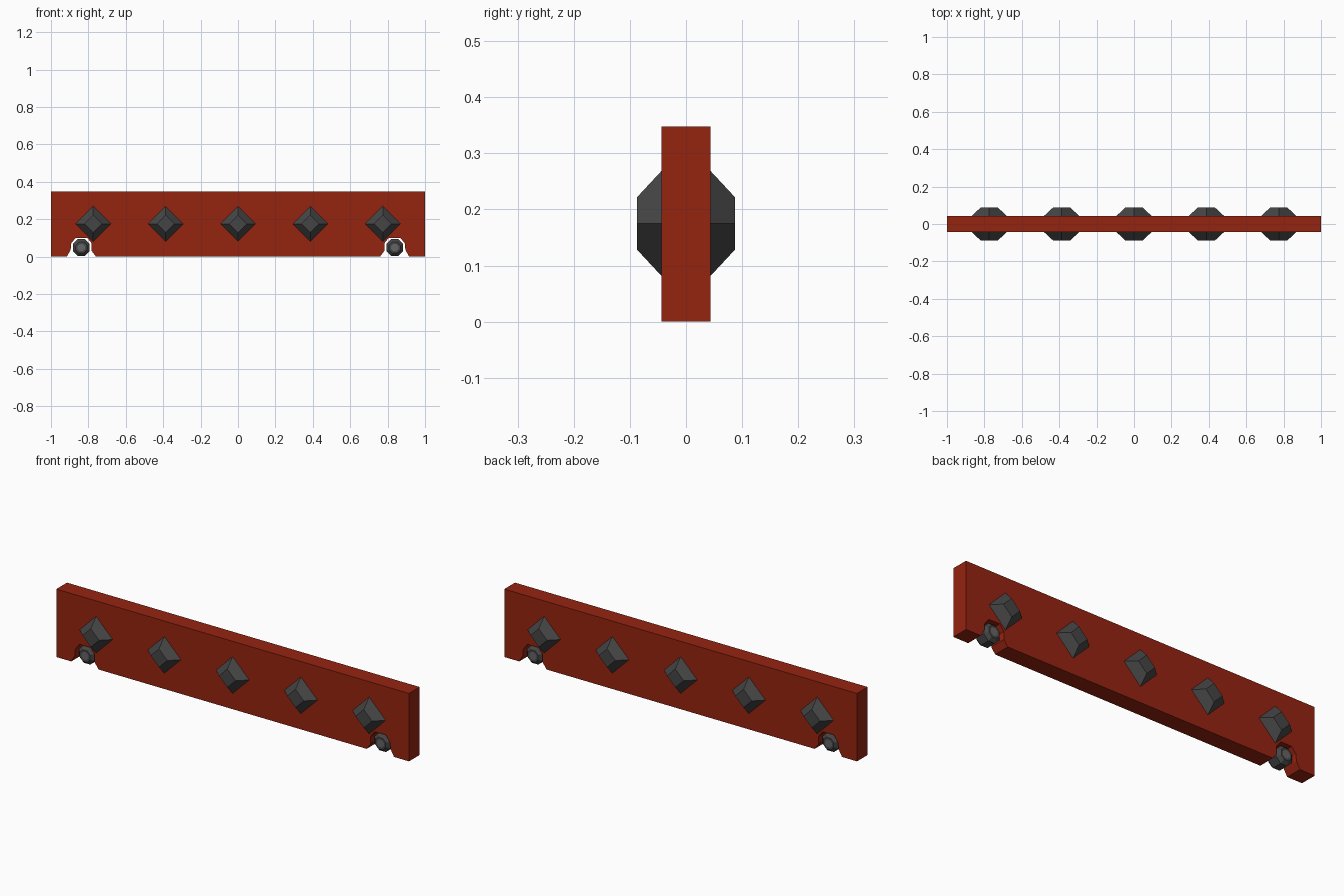
import bpy, bmesh, math

if "Cube" in bpy.data.objects:
    bpy.data.objects.remove(bpy.data.objects["Cube"])

def material(name, rgb):
    m = bpy.data.materials.new(name)
    m.diffuse_color = (*rgb, 1)
    m.use_nodes = True
    m.node_tree.nodes["Principled BSDF"].inputs["Base Color"].default_value = m.diffuse_color
    return m

RED = material("brick red", (0.30, 0.017, 0.005))
GREY = material("dark grey", (0.06, 0.06, 0.06))
HUB = material("hub grey", (0.13, 0.13, 0.13))
T = 0.0433  # half thickness of the board

def loft(name, rings, mats, ring_mat=None):
    """Skin a list of equal-length point rings, capping both ends."""
    bm = bmesh.new()
    vs = [[bm.verts.new(p) for p in r] for r in rings]
    n = len(rings[0])
    for k in range(len(vs) - 1):
        for i in range(n):
            j = (i + 1) % n
            f = bm.faces.new((vs[k][i], vs[k][j], vs[k + 1][j], vs[k + 1][i]))
            f.material_index = ring_mat[k] if ring_mat else 0
    for r in (vs[0], vs[-1]):
        f = bm.faces.new(r)
        f.material_index = len(mats) - 1
    bmesh.ops.recalc_face_normals(bm, faces=bm.faces)
    me = bpy.data.meshes.new(name)
    bm.to_mesh(me)
    bm.free()
    for m in mats:
        me.materials.append(m)
    ob = bpy.data.objects.new(name, me)
    bpy.context.collection.objects.link(ob)
    return ob

def ring(cx, cz, r, y, n, turn=0.0):
    return [(cx + r * math.cos(turn + 2 * math.pi * i / n), y,
             cz + r * math.sin(turn + 2 * math.pi * i / n)) for i in range(n)]

# board with a wheel arch cut into each end of the lower edge
arch = [(-0.915, 0), (-0.895, 0.035), (-0.892, 0.07), (-0.868, 0.1),
        (-0.806, 0.1), (-0.782, 0.07), (-0.782, 0.03), (-0.76, 0)]
outline = [(-1, 0)] + arch + [(-x, z) for x, z in reversed(arch)] + [(1, 0), (1, 0.348), (-1, 0.348)]
loft("board", [[(x, y, z) for x, z in outline] for y in (-T, T)], [RED])

# diamond studs, cut-off pyramids on both faces
for i in range(5):
    x = (i - 2) * 0.387
    rings = [ring(x, 0.175, r, y, 4) for r, y in
             ((0.047, -0.087), (0.094, -T), (0.094, T), (0.047, 0.087))]
    loft("diamond_stud", rings, [GREY])

# eight-sided wheels with a lighter hub, inside the arches
for x in (-0.838, 0.838):
    prof = [(0.021, -0.043), (0.032, -0.043), (0.049, -0.026),
            (0.049, 0.026), (0.032, 0.043), (0.021, 0.043)]
    loft("wheel", [ring(x, 0.048, r, y, 8, math.pi / 8) for r, y in prof], [GREY, HUB])
